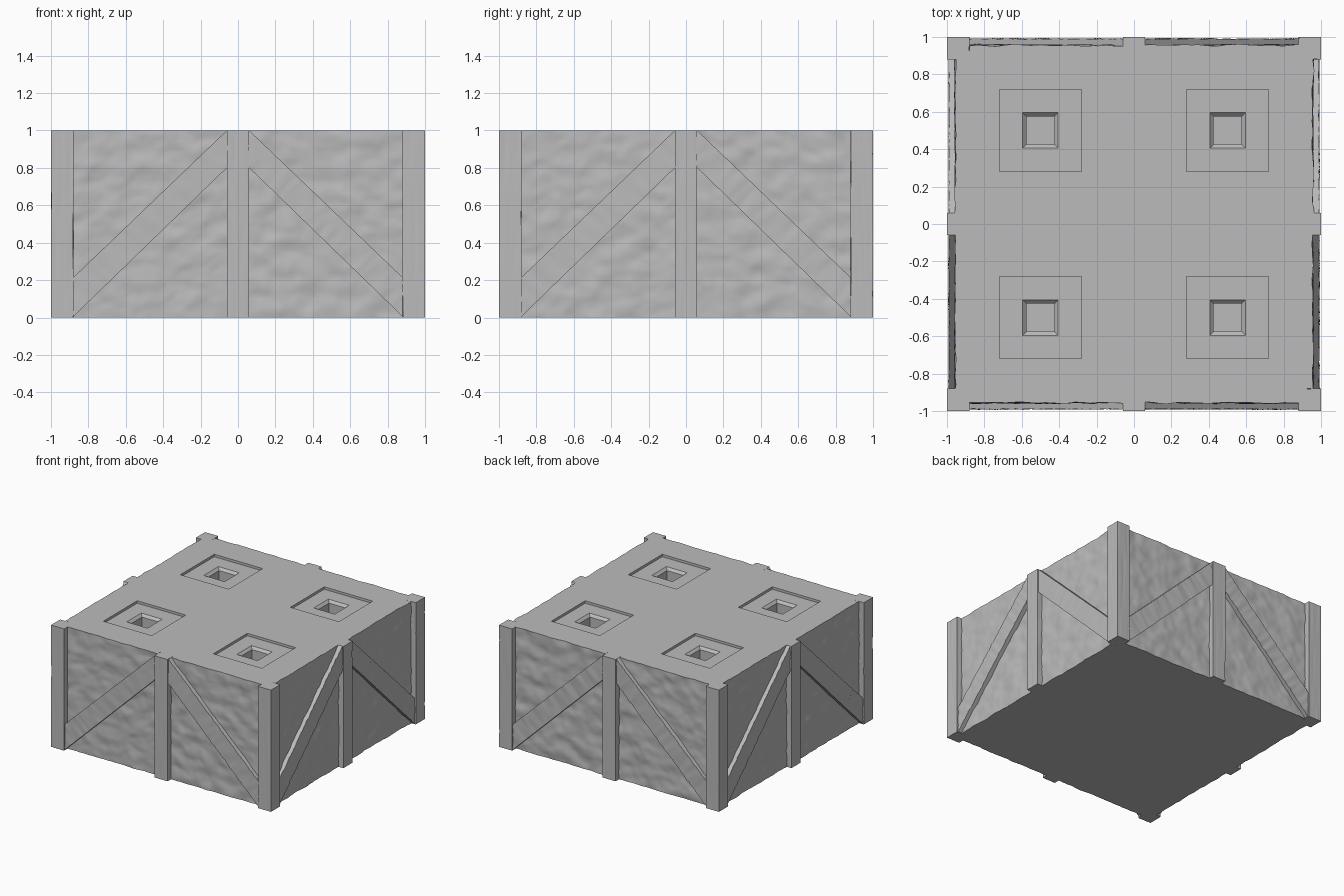
import bpy, bmesh
from math import pi
from mathutils import Matrix, Vector, noise

if "Cube" in bpy.data.objects:
    bpy.data.objects.remove(bpy.data.objects["Cube"])

stone = bpy.data.materials.new("plain grey")
stone.use_nodes = True
grey = (0.5, 0.5, 0.5, 1)
stone.diffuse_color = grey
stone.node_tree.nodes["Principled BSDF"].inputs["Base Color"].default_value = grey


def finish(name, bm, angle):
    """Turn a bmesh into a shaded object."""
    bmesh.ops.recalc_face_normals(bm, faces=bm.faces)
    mesh = bpy.data.meshes.new(name)
    bm.to_mesh(mesh)
    bm.free()
    mesh.materials.append(stone)
    obj = bpy.data.objects.new(name, mesh)
    bpy.context.collection.objects.link(obj)
    bpy.ops.object.select_all(action="DESELECT")
    obj.select_set(True)
    bpy.context.view_layer.objects.active = obj
    bpy.ops.object.shade_smooth_by_angle(angle=angle)


def merge(bm, part):
    """Append one part to a larger bmesh."""
    mesh = bpy.data.meshes.new("part")
    part.to_mesh(mesh)
    part.free()
    bm.from_mesh(mesh)
    bpy.data.meshes.remove(mesh)


def plaster(x, z, seed):
    """Lumpy trowelled surface."""
    broad = noise.noise(Vector((x * 9, z * 13, seed)))
    fine = noise.noise(Vector((x * 24, z * 30, seed + 5)))
    return 0.956 + 0.009 * broad + 0.004 * fine


def brace_grain(x, z, seed):
    """Wood grain running along the diagonal."""
    across, along = z - 0.96 * x, z + x
    return 0.99 + 0.006 * noise.noise(Vector((across * 30, along * 4, seed)))


def add_slab(bm, low, high, cols, rows, depth, mirror, turn, seed):
    """Slab with a rough outer face; low and high give z at both ends in x."""
    x0, x1 = 0.88, 0.06
    part = bmesh.new()
    bmesh.ops.create_grid(part, x_segments=cols, y_segments=rows, size=0.5)
    for v in part.verts:
        u, w = v.co.x + 0.5, v.co.y + 0.5
        bottom = low[0] + (low[1] - low[0]) * u
        top = high[0] + (high[1] - high[0]) * u
        x, z = x0 + (x1 - x0) * u, bottom + (top - bottom) * w
        v.co = (mirror * x, -depth(x, z, seed), z)
    ext = bmesh.ops.extrude_face_region(part, geom=part.faces[:], use_keep_orig=True)
    for v in ext["geom"]:
        if isinstance(v, bmesh.types.BMVert):
            v.co.y = -0.9
    part.transform(Matrix.Rotation(turn, 4, "Z"))
    merge(bm, part)


# Core block with four stepped sockets in the top
core = bmesh.new()
bmesh.ops.create_cube(core, size=1, matrix=Matrix.Diagonal((1.84, 1.84, 1, 1)))
bmesh.ops.translate(core, verts=core.verts, vec=(0, 0, 0.5))
for axis in ((1, 0, 0), (0, 1, 0)):
    bmesh.ops.bisect_plane(core, geom=core.verts[:] + core.edges[:] + core.faces[:],
                           plane_co=(0, 0, 0), plane_no=axis)
core.normal_update()
sockets = [f for f in core.faces if f.normal.z > 0.9]
rings = ((0.22, 1), (0.22, 0.98), (0.095, 0.98), (0.075, 0.96), (0.075, 0.85))
for half, z in rings:
    bmesh.ops.inset_individual(core, faces=sockets, thickness=0.005)
    for f in sockets:
        mid = f.calc_center_median()
        cx, cy = (0.5 if mid.x > 0 else -0.5), (0.5 if mid.y > 0 else -0.5)
        for v in f.verts:
            v.co = (cx + (half if v.co.x > mid.x else -half),
                    cy + (half if v.co.y > mid.y else -half), z)
finish("core_block", core, 0.3)

# Plaster panels and diagonal braces on all four sides
walls, braces = bmesh.new(), bmesh.new()
for side in range(4):
    for mirror in (-1, 1):
        seed = side * 7.3 + mirror * 2.1
        turn = side * pi / 2
        add_slab(walls, (0, 0), (1, 1), 42, 50, plaster, mirror, turn, seed)
        add_slab(braces, (0.005, 0.8), (0.215, 1), 60, 12, brace_grain, mirror, turn, seed)
finish("plaster_walls", walls, 0.9)
finish("diagonal_braces", braces, 0.7)

# Timber posts at the corners and the middle of each side
posts = bmesh.new()
places = [(x, y) for x in (-0.94, 0, 0.94) for y in (-0.94, 0, 0.94) if x or y]
for cx, cy in places:
    post = bmesh.new()
    bmesh.ops.create_cube(post, size=1)
    bmesh.ops.subdivide_edges(post, edges=post.edges[:], cuts=15, use_grid_fill=True)
    for v in post.verts:
        x, y, z = cx + v.co.x * 0.12, cy + v.co.y * 0.12, v.co.z + 0.5
        grain = noise.noise(Vector((x * 45, y * 45, z * 4)))
        shrink = 1 - 0.05 * max(0, grain)
        v.co = (cx + (x - cx) * shrink, cy + (y - cy) * shrink, z)
    merge(posts, post)
finish("timber_posts", posts, 0.7)
